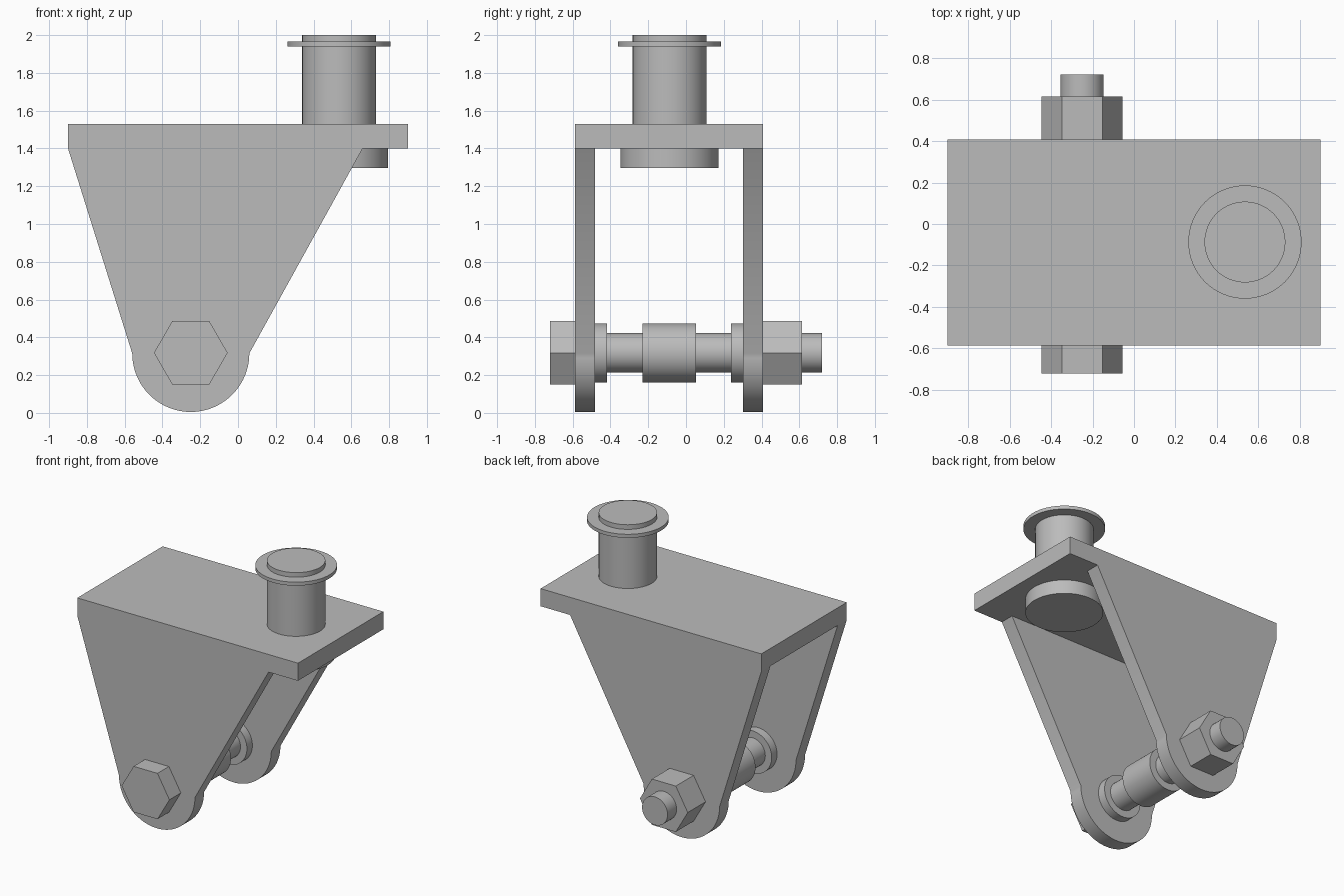
import bpy
import bmesh
from math import cos, sin, pi, radians
from mathutils import Matrix, Vector

cube = bpy.data.objects.get("Cube")
if cube:
    bpy.data.objects.remove(cube, do_unlink=True)

steel = bpy.data.materials.new("steel grey")
steel.use_nodes = True
colour = (0.5, 0.5, 0.5, 1)
steel.diffuse_color = colour
steel.node_tree.nodes["Principled BSDF"].inputs["Base Color"].default_value = colour

BOLT_X, BOLT_Z = -0.25, 0.318
PIN_X, PIN_Y = 0.535, -0.087


def finish(name, bm, smooth=False):
    bmesh.ops.recalc_face_normals(bm, faces=bm.faces)
    mesh = bpy.data.meshes.new(name)
    bm.to_mesh(mesh)
    bm.free()
    mesh.materials.append(steel)
    obj = bpy.data.objects.new(name, mesh)
    bpy.context.collection.objects.link(obj)
    if smooth:
        bpy.ops.object.select_all(action='DESELECT')
        obj.select_set(True)
        bpy.context.view_layer.objects.active = obj
        bpy.ops.object.shade_smooth_by_angle(angle=radians(30))
    return obj


def extrude_profile(name, points, offset, smooth=False):
    """Fill a closed outline and extrude it along offset."""
    bm = bmesh.new()
    face = bm.faces.new([bm.verts.new(p) for p in points])
    new = bmesh.ops.extrude_face_region(bm, geom=[face], use_keep_orig=True)["geom"]
    moved = [v for v in new if isinstance(v, bmesh.types.BMVert)]
    bmesh.ops.translate(bm, verts=moved, vec=Vector(offset))
    return finish(name, bm, smooth)


def bolt_part(name, radius, y0, y1, sides=64):
    """Prism or cylinder along the bolt axis."""
    ring = [(BOLT_X + radius * cos(2 * pi * i / sides), y0,
             BOLT_Z + radius * sin(2 * pi * i / sides)) for i in range(sides)]
    return extrude_profile(name, ring, (0, y1 - y0, 0), sides > 6)


def pin_part(name, radius, z0, z1):
    """Upright cylinder on the swivel pin axis."""
    bm = bmesh.new()
    bmesh.ops.create_cone(bm, cap_ends=True, segments=64, radius1=radius,
                          radius2=radius, depth=z1 - z0,
                          matrix=Matrix.Translation((PIN_X, PIN_Y, (z0 + z1) / 2)))
    return finish(name, bm, True)


# Top plate
extrude_profile("top_plate", [(-0.9, -0.587, 1.4), (0.9, -0.587, 1.4),
                              (0.9, 0.408, 1.4), (-0.9, 0.408, 1.4)], (0, 0, 0.13))

# Tapered side plates with a rounded lower end
ARC_R, ARC_Z, STEPS = 0.31, 0.315, 40
for name, y in (("front_side_plate", -0.587), ("back_side_plate", 0.302)):
    outline = [(0.66, y, 1.4), (-0.9, y, 1.4)]
    outline += [(BOLT_X - ARC_R * cos(pi * i / STEPS), y,
                 ARC_Z - ARC_R * sin(pi * i / STEPS)) for i in range(STEPS + 1)]
    extrude_profile(name, outline, (0, 0.106, 0), True)

# Axle bolt, its hexagonal ends and spacers
bolt_part("bolt_shaft", 0.104, -0.65, 0.72)
bolt_part("bolt_head", 0.195, -0.72, -0.587, 6)
bolt_part("bolt_nut", 0.195, 0.408, 0.615, 6)
bolt_part("front_spacer", 0.156, -0.481, -0.418)
bolt_part("middle_bushing", 0.156, -0.23, 0.052)
bolt_part("back_spacer", 0.156, 0.238, 0.302)

# Swivel pin
pin_part("pin_head", 0.26, 1.297, 1.4)
pin_part("pin_shaft", 0.195, 1.4, 2.0)
pin_part("pin_retaining_ring", 0.273, 1.94, 1.966)
